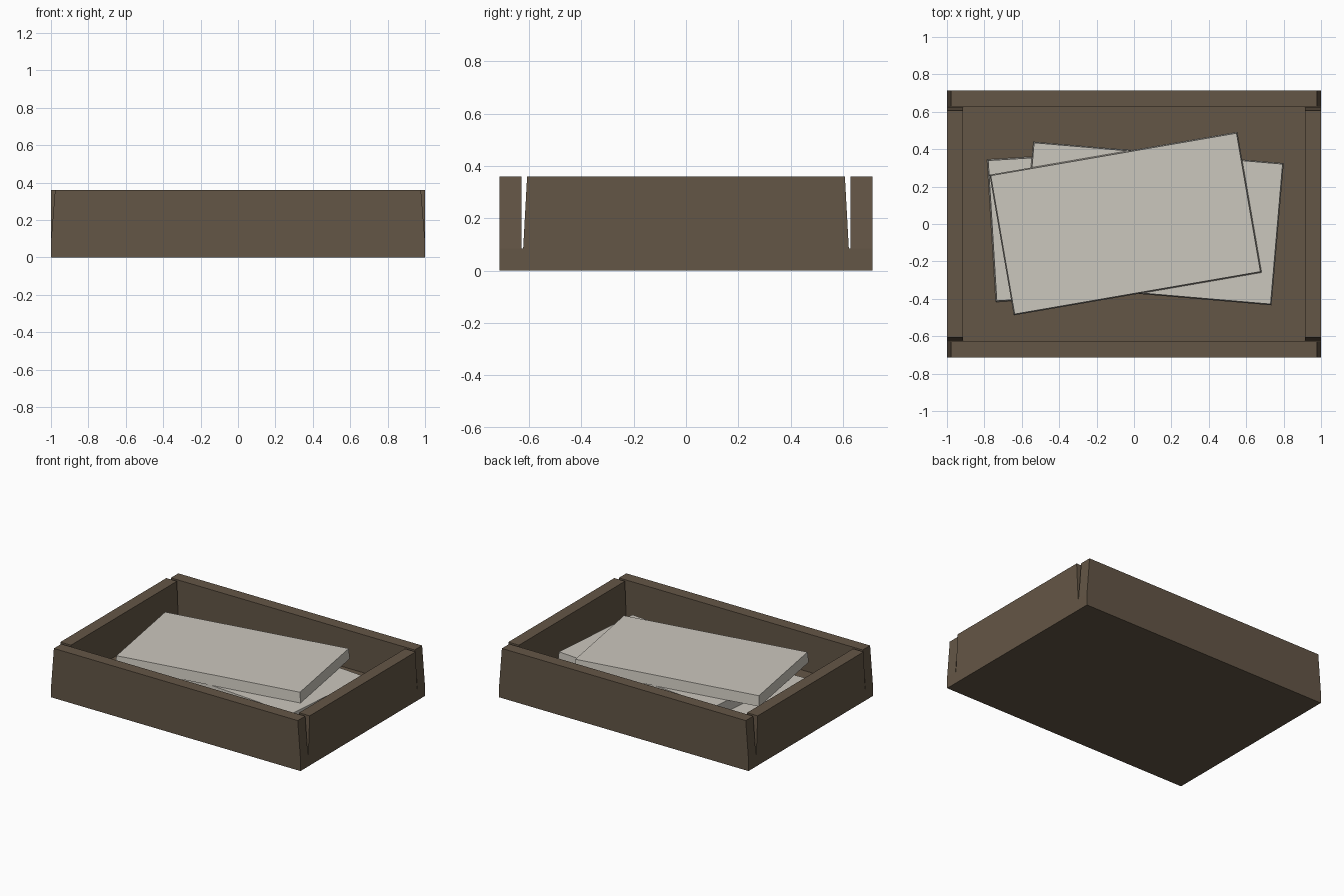
import bpy, math

if "Cube" in bpy.data.objects:
    bpy.data.objects.remove(bpy.data.objects["Cube"])

def material(name, rgb):
    m = bpy.data.materials.new(name)
    m.diffuse_color = (*rgb, 1)
    m.use_nodes = True
    m.node_tree.nodes["Principled BSDF"].inputs["Base Color"].default_value = m.diffuse_color
    return m

BROWN = material("dark_wood", (0.127, 0.093, 0.061))
PALE = material("pale_paper", (0.60, 0.57, 0.51))

def block(name, size, loc, mat, inset=(0, 0), angle=0):
    """Box standing on loc.z whose top is drawn in by inset on each side."""
    hx, hy, h = size[0] / 2, size[1] / 2, size[2]
    ring = [(-1, -1), (1, -1), (1, 1), (-1, 1)]
    verts = [(sx * hx, sy * hy, 0) for sx, sy in ring]
    verts += [(sx * (hx - inset[0]), sy * (hy - inset[1]), h) for sx, sy in ring]
    faces = [(3, 2, 1, 0), (4, 5, 6, 7)]
    faces += [(i, (i + 1) % 4, (i + 1) % 4 + 4, i + 4) for i in range(4)]
    mesh = bpy.data.meshes.new(name)
    mesh.from_pydata(verts, [], faces)
    mesh.materials.append(mat)
    ob = bpy.data.objects.new(name, mesh)
    ob.location = loc
    ob.rotation_euler.z = math.radians(angle)
    bpy.context.collection.objects.link(ob)
    return ob

W, D, H = 2.0, 1.425, 0.36
FLOOR, T = 0.085, 0.085

# Tray floor
block("tray_floor", (W, D, FLOOR), (0, 0, 0), BROWN)

# Walls with slanted ends, leaving narrow corner slots
for s, end, side in ((-1, "front", "left"), (1, "back", "right")):
    block(end + "_wall", (W, T, H - FLOOR), (0, s * (D - T) / 2, FLOOR),
          BROWN, inset=(0.022, 0))
    block(side + "_wall", (T, 1.244, H - FLOOR), (s * (W - T) / 2, 0, FLOOR),
          BROWN, inset=(0, 0.015))

# Stack of turned sheets resting on the floor
SHEET = 0.075
stack = [("bottom_sheet", -0.091, 0.005, 3.5),
         ("middle_sheet", 0.098, 0.003, -4.9),
         ("top_sheet", -0.045, 0.002, 9.8)]
for i, (name, x, y, angle) in enumerate(stack):
    block(name, (1.345, 0.763, SHEET), (x, y, FLOOR + i * SHEET), PALE,
          inset=(0.006, 0.006), angle=angle)
